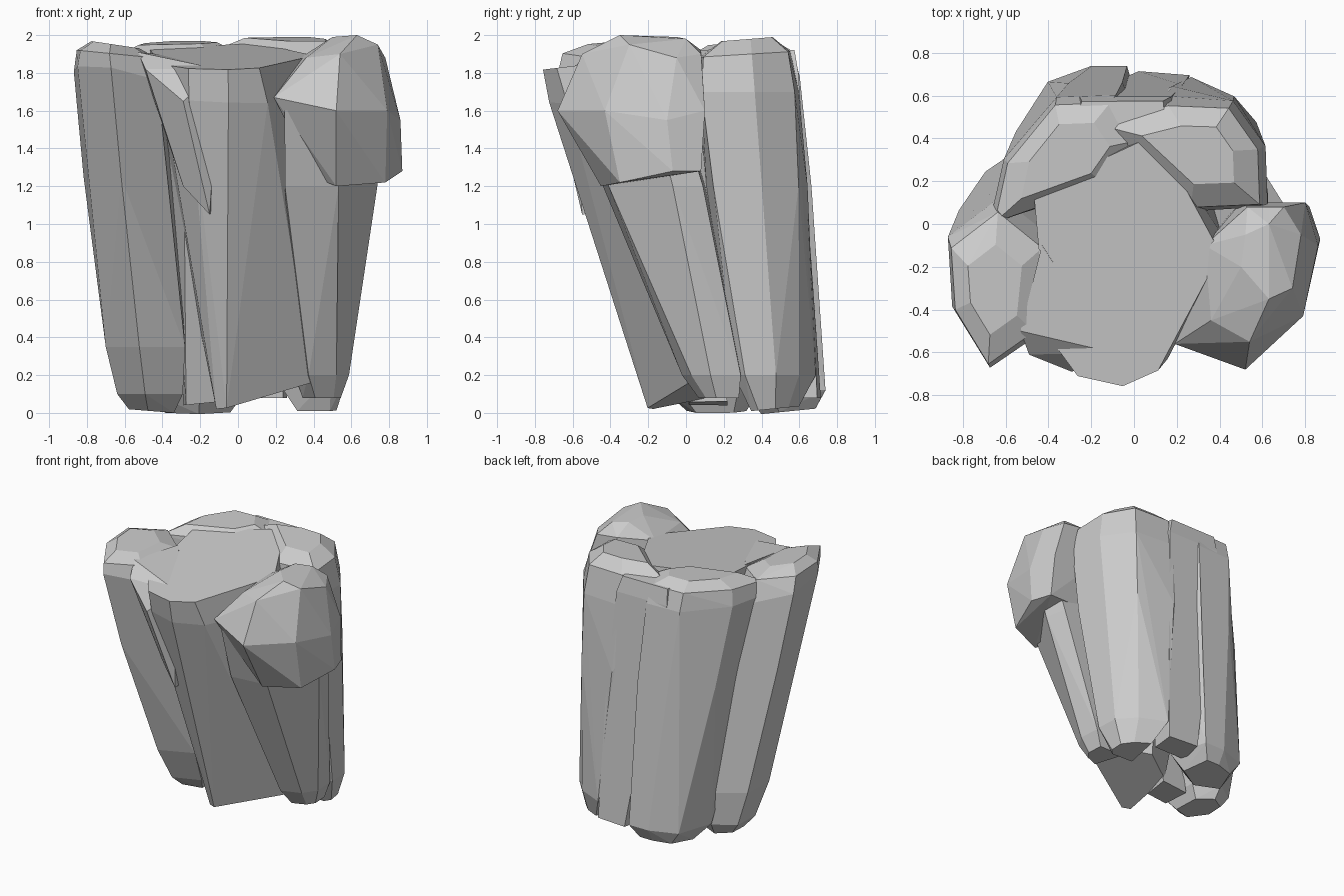
import bpy, bmesh, math
from mathutils import Vector

ZB, ZT = 0.15, 1.75   # heights at which the base and top outlines are given


def hull(name, pts):
    """Faceted rock: convex hull of points, nearly flat facets merged."""
    bm = bmesh.new()
    for p in pts:
        bm.verts.new(p)
    res = bmesh.ops.convex_hull(bm, input=bm.verts[:])
    loose = {g for g in res["geom_interior"] + res["geom_unused"]
             if isinstance(g, bmesh.types.BMVert)}
    bmesh.ops.delete(bm, geom=list(loose), context='VERTS')
    bmesh.ops.dissolve_limit(bm, angle_limit=math.radians(4),
                             verts=bm.verts[:], edges=bm.edges[:])
    bmesh.ops.recalc_face_normals(bm, faces=bm.faces[:])
    me = bpy.data.meshes.new(name)
    bm.to_mesh(me)
    bm.free()
    ob = bpy.data.objects.new(name, me)
    bpy.context.collection.objects.link(ob)
    return ob


def column(name, base, top, levels):
    """Leaning column; levels are (z, scale, tilt in x, tilt in y)."""
    pts = []
    for z, s, tx, ty in levels:
        t = (z - ZB) / (ZT - ZB)
        ring = [Vector(a) + (Vector(b) - Vector(a)) * t for a, b in zip(base, top)]
        c = sum(ring, Vector((0, 0))) / len(ring)
        for p in ring:
            d = (p - c) * s
            pts.append((c.x + d.x, c.y + d.y, z + tx * d.x + ty * d.y))
    return hull(name, pts)


# Main column with a forward-sloping top that runs in under its neighbours
column("main_column",
       [(-0.12, -0.19), (-0.06, -0.22), (0.39, 0.0), (0.42, 0.15), (0.1, 0.32), (-0.12, 0.2), (-0.12, -0.1)],
       [(-0.27, -0.71), (-0.05, -0.76), (0.15, -0.67), (0.45, -0.1), (0.12, 0.48), (-0.48, 0.2), (-0.42, -0.5)],
       [(0.10, 1, 0.2, 0.2), (1.0, 1, 0, 0), (1.67, 0.98, -0.04, 0.06), (1.87, 0.91, 0, 0.12)])

# Shoulder flaring from the main column at the top left
hull("left_shoulder",
     [(-0.53, -0.5, 1.91), (-0.49, -0.61, 1.82), (-0.29, -0.69, 1.65), (-0.29, -0.5, 1.2), (-0.15, -0.55, 1.05),
      (-0.43, -0.1, 1.9), (-0.1, -0.6, 1.82), (-0.1, -0.2, 1.1)])

# Narrow sliver deep in the front crevice
column("front_sliver",
       [(-0.28, -0.02), (-0.11, -0.02), (-0.08, 0.2), (-0.3, 0.2)],
       [(-0.29, -0.5), (-0.15, -0.5), (-0.1, -0.2), (-0.4, -0.2)],
       [(0.05, 0.95, 0.1, 0), (1.7, 1, 0, 0)])

# Left column
column("left_column",
       [(-0.5, -0.15), (-0.27, -0.06), (-0.28, 0.28), (-0.48, 0.4), (-0.66, 0.28), (-0.67, 0.05)],
       [(-0.67, -0.67), (-0.42, -0.50), (-0.38, -0.05), (-0.62, 0.14), (-0.87, -0.05), (-0.85, -0.38)],
       [(0.01, 0.6, -0.08, 0), (0.1, 0.87, 0, 0), (0.35, 1.04, 0, 0), (1.25, 1.06, 0, 0),
        (1.78, 0.98, -0.2, -0.1), (1.9, 0.85, -0.1, 0), (1.95, 0.5, -0.15, 0)])

# Back left column
column("back_left_column",
       [(-0.5, 0.38), (-0.2, 0.3), (0.05, 0.45), (-0.03, 0.74), (-0.2, 0.74), (-0.41, 0.66)],
       [(-0.68, 0.0), (-0.12, 0.18), (0.05, 0.4), (-0.08, 0.61), (-0.36, 0.60), (-0.61, 0.31)],
       [(0.01, 0.65, 0, 0.1), (0.12, 0.98, 0, 0), (1.2, 1.04, 0, 0),
        (1.78, 0.98, 0, 0), (1.9, 0.88, 0, 0.06), (1.96, 0.55, 0, 0.06)])

# Thin slab between the two back columns
column("back_slab",
       [(-0.05, 0.5), (0.25, 0.5), (0.27, 0.70), (0.0, 0.72)],
       [(-0.3, 0.42), (0.2, 0.38), (0.18, 0.60), (-0.25, 0.60)],
       [(0.08, 0.9, 0, 0), (1.0, 1.02, 0, 0), (1.8, 0.98, 0, 0), (1.92, 0.85, 0, 0)])

# Back right column
column("back_right_column",
       [(0.2, 0.3), (0.5, 0.26), (0.58, 0.32), (0.57, 0.48), (0.46, 0.60), (0.27, 0.69)],
       [(-0.18, 0.46), (0.28, 0.06), (0.62, 0.08), (0.61, 0.36), (0.46, 0.57), (0.15, 0.59)],
       [(0.02, 0.6, 0, 0.1), (0.2, 1, 0, 0), (1.2, 1.08, 0, 0), (1.7, 1.02, 0, 0),
        (1.9, 0.88, 0, 0.06), (1.98, 0.5, 0, 0.08)])

# Leaning column that carries the boulder
column("right_column",
       [(0.38, 0.0), (0.52, 0.05), (0.58, 0.14), (0.57, 0.3), (0.3, 0.3)],
       [(0.18, -0.67), (0.54, -0.65), (0.82, -0.18), (0.77, -0.02), (0.3, 0)],
       [(0.08, 0.75, 0, 0), (0.2, 1, 0, 0), (1.2, 1, 0, 0), (1.6, 0.85, 0, 0)])

# Overhanging boulder at the front right
boulder = [
    (0.52, -0.45, 1.2), (0.78, -0.35, 1.22), (0.87, -0.07, 1.28), (0.82, 0.08, 1.28),
    (0.4, -0.38, 1.25), (0.45, 0.05, 1.3),
    (0.52, -0.68, 1.6), (0.19, -0.56, 1.67), (0.79, -0.43, 1.6), (0.86, -0.1, 1.55),
    (0.8, 0.1, 1.6), (0.5, 0.1, 1.6),
    (0.36, -0.45, 1.88), (0.54, -0.55, 1.9), (0.33, -0.1, 1.88), (0.74, -0.3, 1.95),
    (0.78, -0.05, 1.88), (0.7, 0.08, 1.9), (0.53, 0.08, 1.92),
    (0.5, -0.2, 1.99), (0.63, -0.35, 2.0), (0.63, 0.0, 1.98), (0.52, -0.05, 1.99)]
hull("right_boulder", boulder)
